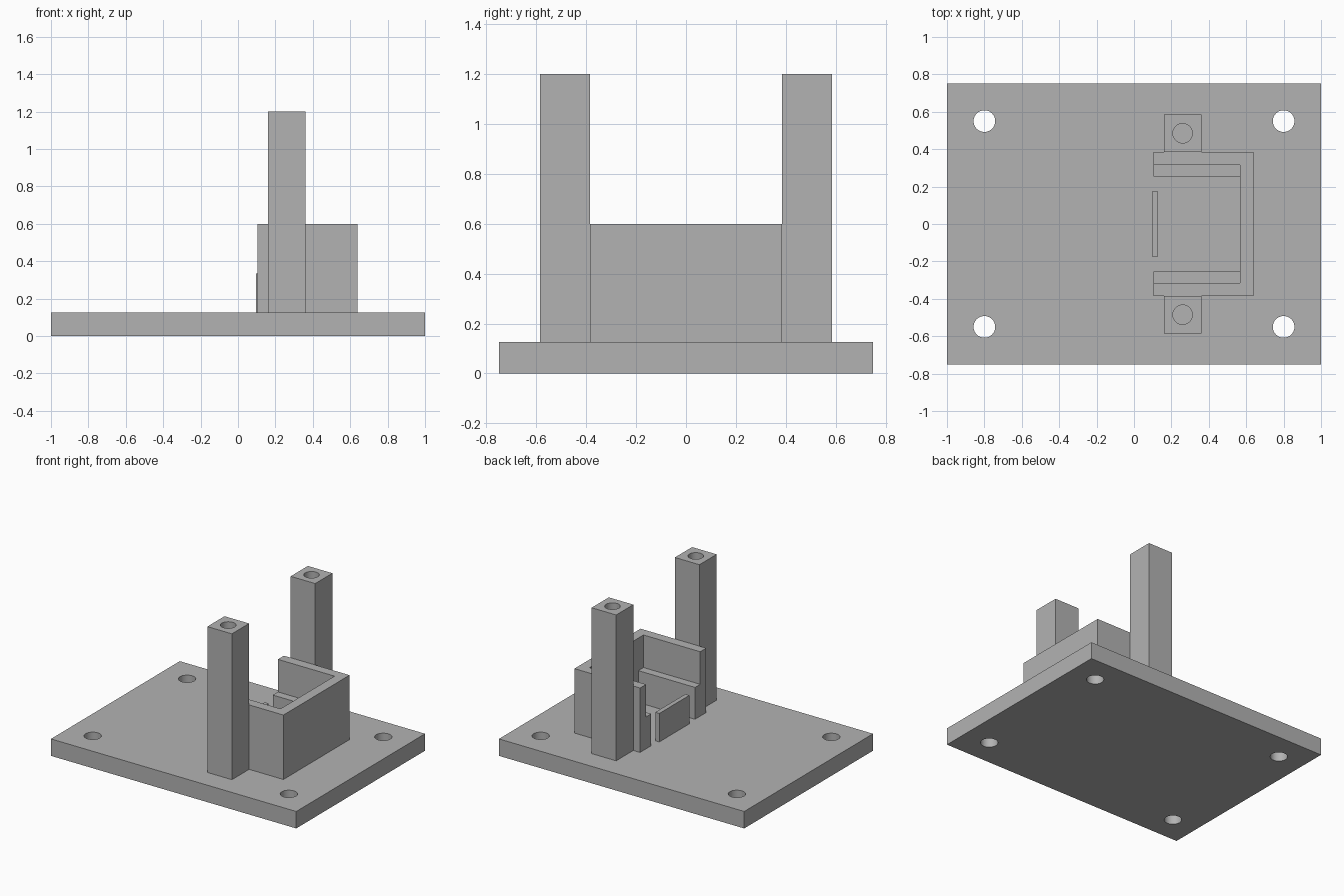
import bpy
import bmesh

default_cube = bpy.data.objects.get("Cube")
if default_cube:
    bpy.data.objects.remove(default_cube, do_unlink=True)

grey = bpy.data.materials.new("matte_grey")
grey.use_nodes = True
colour = (0.45, 0.45, 0.45, 1)
grey.diffuse_color = colour
grey.node_tree.nodes["Principled BSDF"].inputs["Base Color"].default_value = colour

PLATE_TOP = 0.125


def prism(name, outline, z0, z1):
    """Extrude a flat outline from z0 up to z1."""
    bm = bmesh.new()
    base = bm.faces.new([bm.verts.new((x, y, z0)) for x, y in outline])
    top = bmesh.ops.extrude_face_region(bm, geom=[base])["geom"]
    verts = [v for v in top if isinstance(v, bmesh.types.BMVert)]
    bmesh.ops.translate(bm, verts=verts, vec=(0, 0, z1 - z0))
    bmesh.ops.recalc_face_normals(bm, faces=bm.faces)
    mesh = bpy.data.meshes.new(name)
    bm.to_mesh(mesh)
    bm.free()
    mesh.materials.append(grey)
    obj = bpy.data.objects.new(name, mesh)
    bpy.context.collection.objects.link(obj)
    return obj


def block(name, x0, x1, y0, y1, z0, z1):
    return prism(name, [(x0, y0), (x1, y0), (x1, y1), (x0, y1)], z0, z1)


def drill(obj, x, y, radius, z0, z1):
    """Cut a vertical round hole, then discard the cutter."""
    bpy.ops.mesh.primitive_cylinder_add(
        vertices=48, radius=radius, depth=z1 - z0, location=(x, y, (z0 + z1) / 2))
    cutter = bpy.context.object
    cutter.hide_render = True
    cutter.data.materials.append(grey)
    cut = obj.modifiers.new("hole", 'BOOLEAN')
    cut.operation = 'DIFFERENCE'
    cut.solver = 'EXACT'
    cut.object = cutter
    bpy.context.view_layer.objects.active = obj
    bpy.ops.object.modifier_apply(modifier=cut.name)
    bpy.data.objects.remove(cutter, do_unlink=True)


def smooth_holes(obj):
    bpy.ops.object.select_all(action='DESELECT')
    obj.select_set(True)
    bpy.context.view_layer.objects.active = obj
    bpy.ops.object.shade_smooth_by_angle()


# Base plate with four mounting holes
plate = block("base_plate", -1, 1, -0.75, 0.75, 0, PLATE_TOP)
for x in (-0.8, 0.8):
    for y in (-0.55, 0.55):
        drill(plate, x, y, 0.058, -0.1, 0.3)
smooth_holes(plate)

# Three-sided housing, open towards -x
prism("housing_wall", [
    (0.105, -0.385), (0.64, -0.385), (0.64, 0.385), (0.105, 0.385),
    (0.105, 0.315), (0.567, 0.315), (0.567, -0.315), (0.105, -0.315),
], PLATE_TOP, 0.6)

# Matching posts with screw holes, and support ledges inside the housing
for side, s in (("right", -1), ("left", 1)):
    y0, y1 = sorted((s * 0.385, s * 0.585))
    post = block("post_" + side, 0.16, 0.36, y0, y1, PLATE_TOP, 1.2)
    drill(post, 0.26, s * 0.485, 0.052, 0.8, 1.3)
    smooth_holes(post)
    y0, y1 = sorted((s * 0.255, s * 0.315))
    block("ledge_" + side, 0.105, 0.567, y0, y1, PLATE_TOP, 0.36)

# Small stop wall across the opening
block("stop_wall", 0.095, 0.128, -0.175, 0.175, PLATE_TOP, 0.335)
